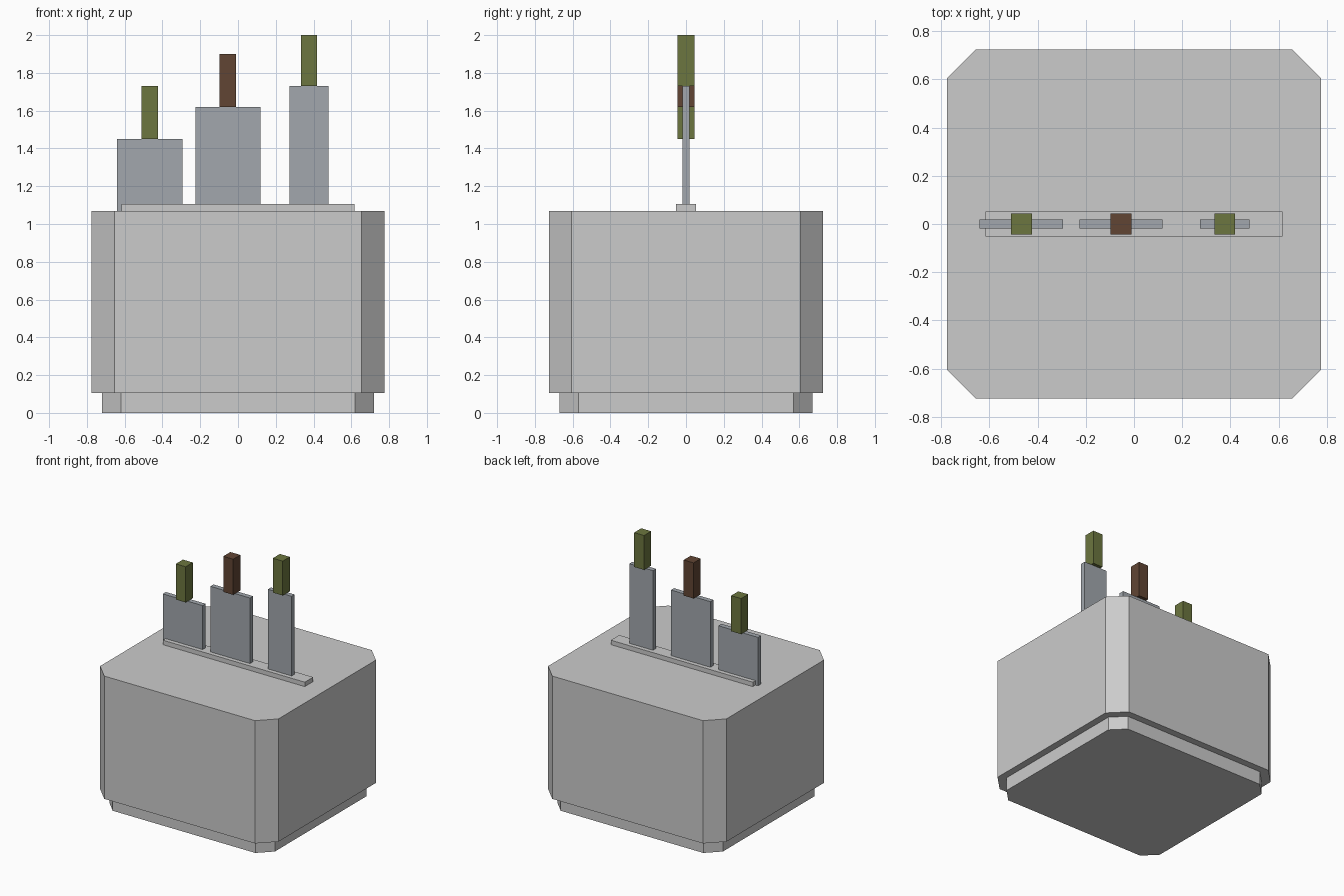
import bpy, bmesh

if "Cube" in bpy.data.objects:
    bpy.data.objects.remove(bpy.data.objects["Cube"])


def material(name, rgb):
    m = bpy.data.materials.new(name)
    m.diffuse_color = (*rgb, 1)
    m.use_nodes = True
    m.node_tree.nodes["Principled BSDF"].inputs["Base Color"].default_value = m.diffuse_color
    return m


def prism(name, x0, x1, y, z0, z1, chamfer=0, mat=None):
    """Upright block spanning x0..x1 and -y..y, with optional cut corners."""
    c = chamfer
    if c:
        outline = [(x0 + c, -y), (x1 - c, -y), (x1, -y + c), (x1, y - c),
                   (x1 - c, y), (x0 + c, y), (x0, y - c), (x0, -y + c)]
    else:
        outline = [(x0, -y), (x1, -y), (x1, y), (x0, y)]
    bm = bmesh.new()
    low = [bm.verts.new((px, py, z0)) for px, py in outline]
    high = [bm.verts.new((px, py, z1)) for px, py in outline]
    bm.faces.new(low[::-1])
    bm.faces.new(high)
    n = len(outline)
    for i in range(n):
        j = (i + 1) % n
        bm.faces.new((low[i], low[j], high[j], high[i]))
    mesh = bpy.data.meshes.new(name)
    bm.to_mesh(mesh)
    bm.free()
    if mat:
        mesh.materials.append(mat)
    ob = bpy.data.objects.new(name, mesh)
    bpy.context.collection.objects.link(ob)
    return ob


steel = material("steel", (0.36, 0.39, 0.42))
green = material("green_handle", (0.15, 0.18, 0.05))
brown = material("brown_handle", (0.12, 0.06, 0.034))

# Knife block: recessed foot, body and slot strip
prism("foot", -0.72, 0.72, 0.67, 0, 0.105, 0.10)
prism("body", -0.775, 0.775, 0.725, 0.105, 1.07, 0.12)
prism("slot_strip", -0.617, 0.617, 0.052, 1.07, 1.105)

# Knives: blade left, blade right, blade top, handle top, handle colour
knives = [("left", -0.64, -0.294, 1.45, 1.73, green),
          ("middle", -0.226, 0.118, 1.62, 1.90, brown),
          ("right", 0.273, 0.48, 1.73, 2.00, green)]
for side, x0, x1, top, end, mat in knives:
    cx = (x0 + x1) / 2
    prism(side + "_blade", x0, x1, 0.019, 1.07, top, mat=steel)
    prism(side + "_handle", cx - 0.043, cx + 0.043, 0.044, top, end, mat=mat)
